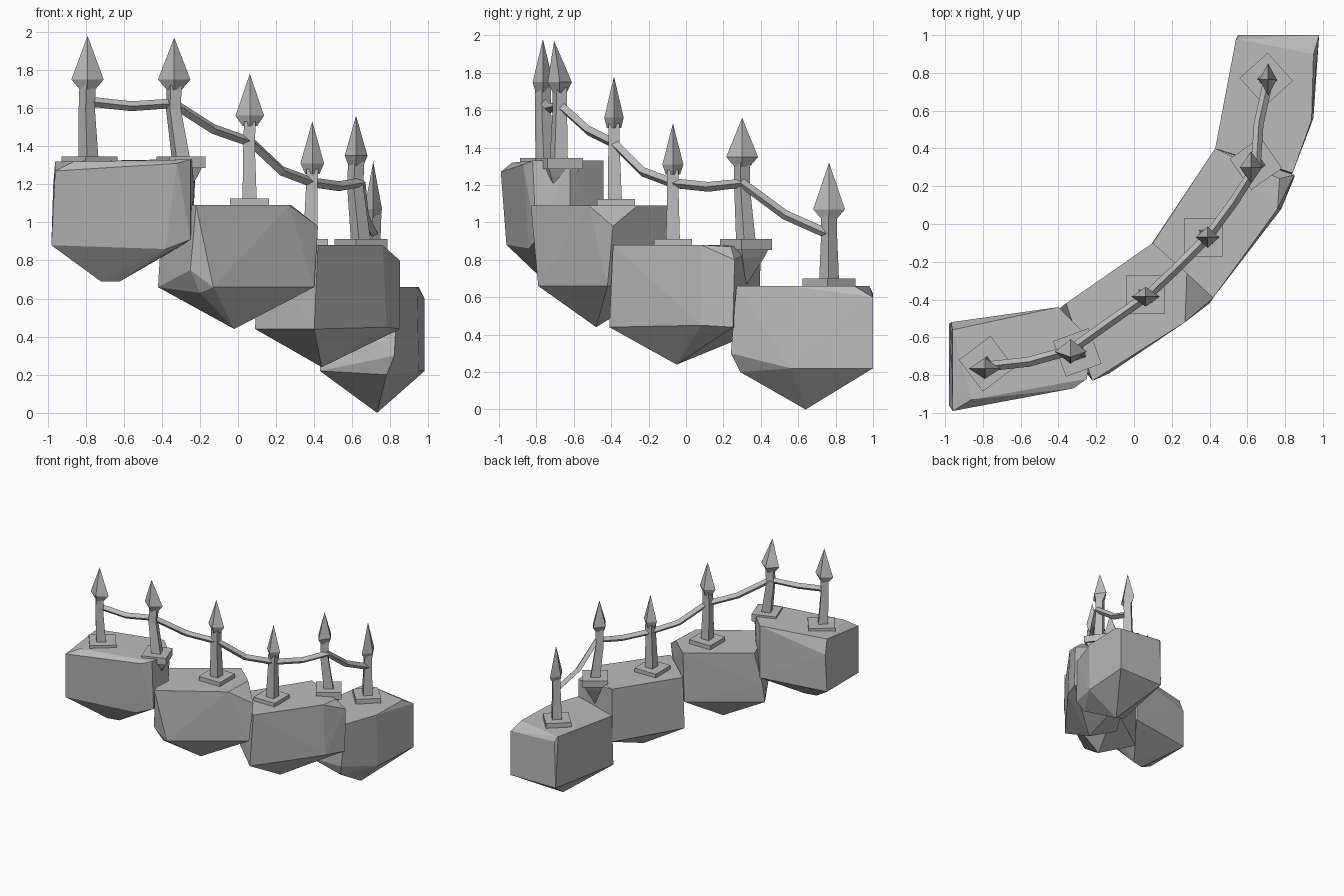
import bpy, bmesh, math
from mathutils import Vector

cube = bpy.data.objects.get("Cube")
if cube:
    bpy.data.objects.remove(cube, do_unlink=True)

stone = bpy.data.materials.new("grey_stone")
stone.use_nodes = True
GREY = (0.5, 0.5, 0.5, 1)
stone.diffuse_color = GREY
stone.node_tree.nodes["Principled BSDF"].inputs["Base Color"].default_value = GREY


def finish(name, bm):
    bmesh.ops.recalc_face_normals(bm, faces=bm.faces)
    mesh = bpy.data.meshes.new(name)
    bm.to_mesh(mesh)
    bm.free()
    mesh.materials.append(stone)
    obj = bpy.data.objects.new(name, mesh)
    bpy.context.collection.objects.link(obj)
    return obj


def hull(name, points):
    bm = bmesh.new()
    for p in points:
        bm.verts.new(p)
    res = bmesh.ops.convex_hull(bm, input=bm.verts)
    loose = [v for v in bm.verts if not v.link_faces]
    bmesh.ops.delete(bm, geom=loose, context="VERTS")
    bmesh.ops.dissolve_limit(bm, angle_limit=0.02, verts=bm.verts, edges=bm.edges)
    return finish(name, bm)


def loft(name, rings, angle):
    """Four-sided column through rings of (x, y, z, radius x, radius y)."""
    bm = bmesh.new()
    loops = []
    for x, y, z, rx, ry in rings:
        loops.append([bm.verts.new((x + rx * math.cos(angle + k * math.pi / 2),
                                    y + ry * math.sin(angle + k * math.pi / 2), z))
                      for k in range(4)])
    for a, b in zip(loops, loops[1:]):
        for k in range(4):
            n = (k + 1) % 4
            bm.faces.new((a[k], a[n], b[n], b[k]))
    bm.faces.new(loops[0])
    bm.faces.new(loops[-1])
    bmesh.ops.remove_doubles(bm, verts=bm.verts, dist=0.0005)
    return finish(name, bm)


# Rock steps: chipped blocks tapering to a point underneath
hull("rock_step_top", [
    (-.96, -.56, 1.32), (-.86, -.93, 1.32), (-.4, -.44, 1.33), (-.22, -.62, 1.33),
    (-.25, -.82, 1.33), (-.96, -.99, 1.27), (-.32, -.87, 1.31), (-.97, -.52, 1.2),
    (-.98, -.53, .88), (-.98, -.96, .88), (-.38, -.84, .86), (-.25, -.8, .91),
    (-.24, -.62, .91), (-.4, -.44, .88), (-.72, -.76, .69), (-.62, -.74, .69)])
hull("rock_step_upper", [
    (-.22, -.83, 1.09), (.27, -.52, 1.09), (.28, -.26, 1.09), (.1, -.1, 1.09),
    (-.36, -.42, 1.09), (.42, -.39, .98), (-.41, -.46, .82), (-.42, -.48, .66),
    (-.25, -.79, .75), (-.13, -.79, .66), (-.2, -.74, .63), (.4, -.42, .66),
    (.1, -.12, .66), (-.02, -.48, .44)])
hull("rock_step_lower", [
    (.42, -.39, .88), (.76, .08, .88), (.77, .24, .87), (.43, .4, .88), (.1, -.1, .88),
    (.85, .26, .8), (.85, .25, .44), (.78, .08, .45), (.4, -.41, .44),
    (.09, -.11, .44), (.43, .39, .42), (.44, -.05, .24)])
hull("rock_step_bottom", [
    (.43, .4, .65), (.54, .98, .66), (.84, .27, .66), (.94, .55, .66), (.95, .9, .66),
    (.98, 1, .6), (.56, 1, .62), (.98, 1, .22), (.55, 1, .22), (.95, .56, .22),
    (.82, .24, .3), (.78, .29, .2), (.43, .38, .22), (.73, .64, 0)])

# Posts: plinth centre, plinth angle, half side, plinth top,
# head centre, widest height, tip height, head radii, hanging bracket depth
POSTS = [
    ((-.78, -.74), 37, .105, 1.345, (-.79, -.765), 1.75, 1.98, (.085, .055), 0),
    ((-.3, -.68), 20, .1, 1.345, (-.335, -.675), 1.75, 1.97, (.085, .065), .24),
    ((.06, -.375), 0, .102, 1.125, (.062, -.385), 1.56, 1.78, (.075, .052), 0),
    ((.37, -.07), 0, .102, .912, (.39, -.07), 1.31, 1.53, (.062, .056), 0),
    ((.645, .32), 35, .1, .912, (.62, .3), 1.35, 1.56, (.06, .085), .25),
    ((.7, .765), 42, .1, .70, (.71, .765), 1.07, 1.32, (.046, .085), 0)]

for i, (c, deg, half, top, head, wide, tip, rad, drop) in enumerate(POSTS, 1):
    x, y = c
    hx, hy = head
    turn = math.radians(deg + 45)
    r = half * math.sqrt(2)
    thick = .06 if drop else .04
    loft(f"plinth_{i}", [(x, y, top - thick, r, r), (x, y, top, r, r)], turn)
    if drop:
        # Pointed rock hanging beneath the overhanging plinth
        loft(f"plinth_bracket_{i}", [(x, y, top - drop, 0, 0),
                                     (x, y, top - .1, r * .7, r * .7),
                                     (x, y, top - thick, r * .85, r * .85)], turn)
    # Slightly crooked shaft
    bx, by = (x + hx) / 2, (y + hy) / 2
    if drop:
        bx, by = x, y
    mid = top + (wide - top) * .62
    loft(f"post_shaft_{i}", [(bx, by, top - .01, .053, .053),
                             (hx - .004, hy, mid, .043, .043),
                             (hx, hy, wide - .03, .043, .043)], turn)
    # Spear-shaped finial
    loft(f"post_finial_{i}", [(hx, hy, wide - .055, .038, .038),
                              (hx, hy, wide, rad[0], rad[1]),
                              (hx, hy - (.03 if i == 2 else 0), tip, 0, 0)],
         0)

# Sagging handrail strung through the posts
PATH = [(-.79, -.755, 1.635), (-.56, -.73, 1.61), (-.34, -.67, 1.625),
        (-.13, -.52, 1.49), (.07, -.38, 1.42), (.23, -.23, 1.27), (.39, -.07, 1.21),
        (.53, .12, 1.19), (.645, .3, 1.21), (.66, .53, 1.04), (.71, .755, .94)]
bm = bmesh.new()
pts = [Vector(p) for p in PATH]
rail = []
for k, p in enumerate(pts):
    way = (pts[min(k + 1, len(pts) - 1)] - pts[max(k - 1, 0)]).normalized()
    side = way.cross(Vector((0, 0, 1))).normalized()
    up = side.cross(way)
    rail.append([bm.verts.new(p + d * .026) for d in (side, up, -side, -up)])
for a, b in zip(rail, rail[1:]):
    for k in range(4):
        n = (k + 1) % 4
        bm.faces.new((a[k], a[n], b[n], b[k]))
bm.faces.new(rail[0])
bm.faces.new(rail[-1])
finish("handrail", bm)
